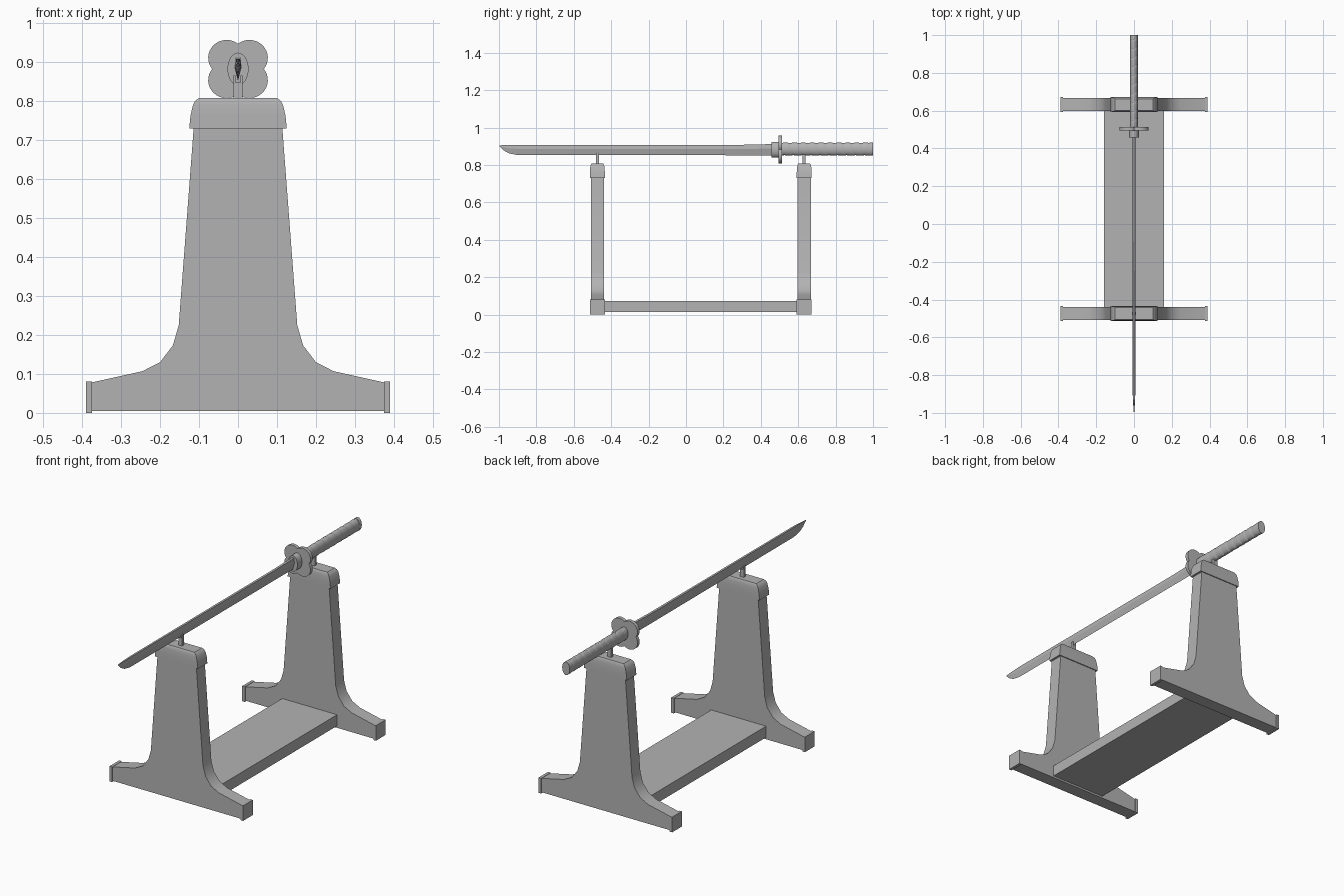
import bpy, math

cube = bpy.data.objects.get("Cube")
if cube:
    bpy.data.objects.remove(cube)

grey = bpy.data.materials.new("plain grey")
grey.use_nodes = True
colour = (0.45, 0.45, 0.45, 1)
grey.diffuse_color = colour
grey.node_tree.nodes["Principled BSDF"].inputs["Base Color"].default_value = colour


def loft(name, rings, angle=35):
    """Skin a list of equal-length point rings and close both ends."""
    n = len(rings[0])
    verts = [p for ring in rings for p in ring]
    faces = [tuple(range(n)), tuple(range(len(verts) - n, len(verts)))]
    for r in range(len(rings) - 1):
        for i in range(n):
            j = (i + 1) % n
            faces.append((r * n + i, r * n + j, r * n + n + j, r * n + n + i))
    mesh = bpy.data.meshes.new(name)
    mesh.from_pydata(verts, [], faces)
    mesh.materials.append(grey)
    obj = bpy.data.objects.new(name, mesh)
    bpy.context.collection.objects.link(obj)
    # consistent outward normals
    import bmesh
    bm = bmesh.new()
    bm.from_mesh(mesh)
    bmesh.ops.recalc_face_normals(bm, faces=bm.faces)
    bm.to_mesh(mesh)
    bm.free()
    mesh.shade_smooth()
    mesh.set_sharp_from_angle(angle=math.radians(angle))
    return obj


def box(name, x, y, z):
    return loft(name, [[(x[0], y[0], h), (x[1], y[0], h), (x[1], y[1], h), (x[0], y[1], h)]
                       for h in z])


def extrude(name, outline, y0, y1):
    return loft(name, [[(x, y, z) for x, z in outline] for y in (y0, y1)])


def oval(y, rx, rz, z=0.882, n=32, shape=lambda a: 1):
    ring = []
    for i in range(n):
        a = math.tau * i / n
        s = shape(a)
        ring.append((rx * s * math.cos(a), y, z + rz * s * math.sin(a)))
    return ring


# Stand ends: flared upright, foot ends, cap and forked peg
half = [(0.38, 0.005), (0.38, 0.077), (0.245, 0.107), (0.2, 0.13),
        (0.167, 0.173), (0.152, 0.225), (0.113, 0.74)]
upright = half + [(-x, z) for x, z in reversed(half)]
cap_levels = [(0.125, 0.04, 0.73), (0.122, 0.04, 0.762), (0.116, 0.038, 0.788),
              (0.11, 0.036, 0.8), (0.1, 0.031, 0.808)]

for end, yc in (("front", -0.474), ("back", 0.632)):
    extrude(end + "_upright", upright, yc - 0.035, yc + 0.035)
    for side, s in (("left", 1), ("right", -1)):
        box(f"{end}_{side}_foot_end", sorted((s * 0.375, s * 0.39)),
            (yc - 0.04, yc + 0.04), (0, 0.08))
        box(f"{end}_{side}_peg_prong", sorted((s * 0.006, s * 0.011)),
            (yc - 0.008, yc + 0.008), (0.8, 0.866))
    loft(end + "_cap", [[(-x, yc - y, z), (x, yc - y, z), (x, yc + y, z), (-x, yc + y, z)]
                        for x, y, z in cap_levels])
    box(end + "_peg_base", (-0.011, 0.011), (yc - 0.008, yc + 0.008), (0.8, 0.848))

# Plank joining the two ends
box("plank", (-0.16, 0.16), (-0.45, 0.61), (0.015, 0.074))

# Blade: wedge section along y as (y, half width, spine height, edge height)
sections = [(-0.998, 0.001, 0.905, 0.9), (-0.975, 0.003, 0.906, 0.878),
            (-0.945, 0.005, 0.907, 0.862), (-0.9, 0.007, 0.908, 0.853),
            (0.3, 0.009, 0.908, 0.852), (0.47, 0.009, 0.912, 0.852)]
blade = []
for y, w, top, low in sections:
    mid = top - 0.4 * (top - low)
    blade.append([(-w * 0.7, y, top), (w * 0.7, y, top), (w, y, mid),
                  (0, y, low), (-w, y, mid)])
loft("blade", blade, 15)

# Collar between blade and guard
loft("collar", [oval(y, 0.027, 0.042) for y in (0.457, 0.5)])


# Four-lobed guard
def lobes(a):
    phi = a % (math.pi / 2) - math.pi / 4
    d, r = 0.048, 0.055
    return d * math.cos(phi) + math.sqrt(r * r - (d * math.sin(phi)) ** 2)


loft("guard", [oval(y, 0.86, 0.84, n=64, shape=lobes) for y in (0.495, 0.513)])

# Wrapped grip with a spiral ridge, closed by a plain pommel
turns, steps = 10, 100
grip = []
for k in range(steps + 1):
    t = k / steps

    def ridge(a):
        return 0.93 + 0.1 * ((turns * t + a / math.tau) % 1) ** 0.5
    grip.append(oval(0.51 + 0.475 * t, 0.021, 0.034, z=0.885, shape=ridge))
loft("grip", grip, 30)
loft("pommel", [oval(y, 0.022, 0.035, z=0.885) for y in (0.982, 1.0)])
